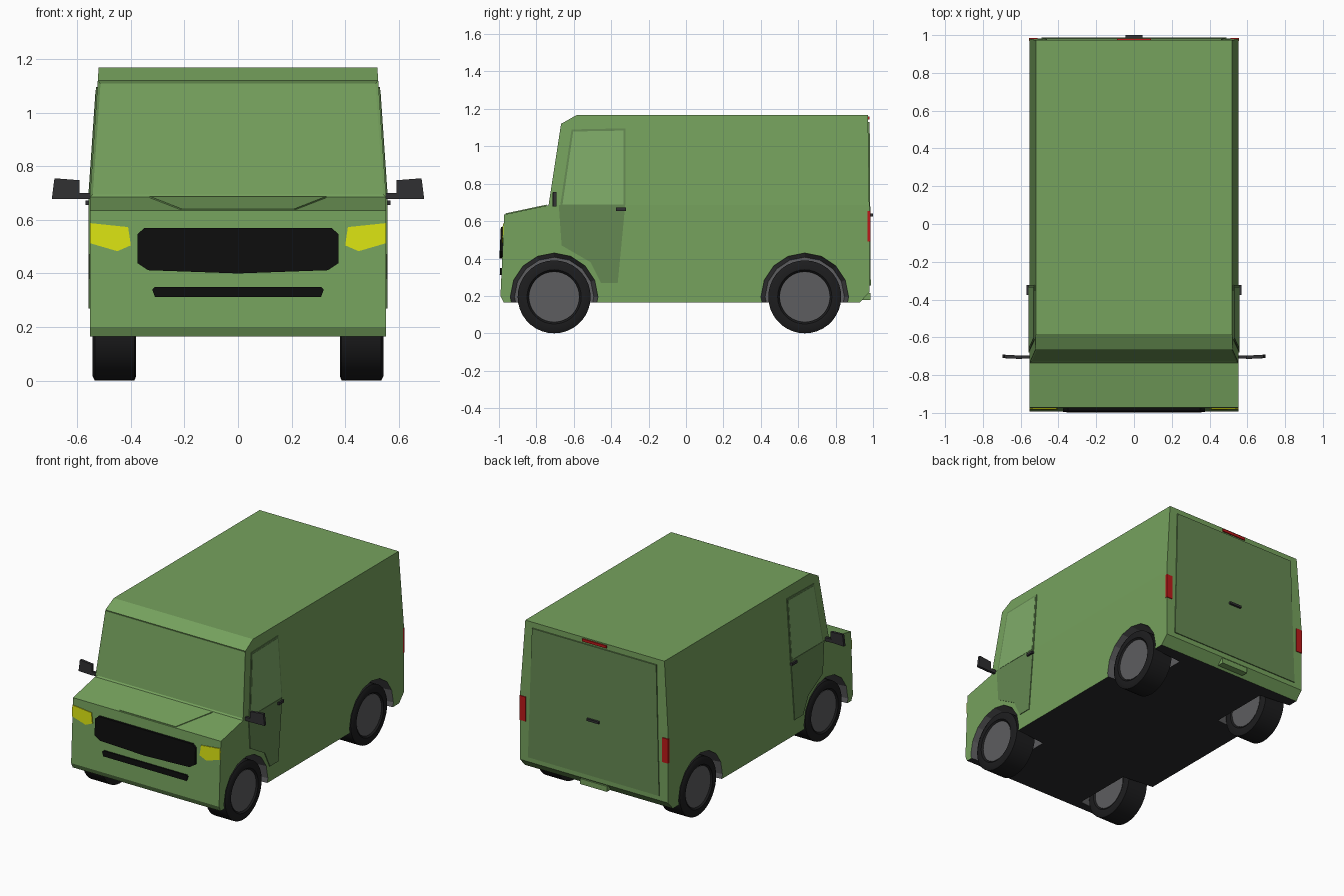
import bpy, bmesh
from math import pi, sin, cos
from mathutils import Matrix, Vector

if "Cube" in bpy.data.objects:
    bpy.data.objects.remove(bpy.data.objects["Cube"])


def material(name, r, g, b):
    m = bpy.data.materials.new(name)
    m.diffuse_color = (r, g, b, 1)
    m.use_nodes = True
    m.node_tree.nodes["Principled BSDF"].inputs["Base Color"].default_value = m.diffuse_color
    return m


GREEN = material("body_green", .18, .36, .11)
DEEP = material("panel_green", .13, .25, .085)
PALE = material("window_green", .21, .41, .14)
FLOOR = material("underside", .025, .025, .027)
ARCH = material("arch_grey", .11, .11, .115)
TYRE = material("tyre_black", .012, .012, .013)
BLACK = material("grille_black", .004, .004, .004)
YELLOW = material("headlight_yellow", .7, .76, .006)
RED = material("light_red", .5, .01, .01)
TRIM = material("trim_dark", .03, .03, .032)


def finish(name, bm, mats, mirror=False):
    bmesh.ops.recalc_face_normals(bm, faces=bm.faces)
    me = bpy.data.meshes.new(name)
    bm.to_mesh(me)
    bm.free()
    for m in mats:
        me.materials.append(m)
    ob = bpy.data.objects.new(name, me)
    bpy.context.collection.objects.link(ob)
    if mirror:
        ob.modifiers.new("mirror", 'MIRROR').use_mirror_merge = False
    return ob


def plate(bm, pts, push):
    """Polygon extruded along a vector."""
    face = bm.faces.new([bm.verts.new(p) for p in pts])
    ext = bmesh.ops.extrude_face_region(bm, geom=[face], use_keep_orig=True)
    bmesh.ops.translate(bm, vec=push, verts=[v for v in ext["geom"] if isinstance(v, bmesh.types.BMVert)])


def panel(name, pts, push, mat, mirror=False):
    bm = bmesh.new()
    plate(bm, pts, Vector(push))
    return finish(name, bm, [mat], mirror)


def box(name, lo, hi, mat, mirror=False):
    pts = [(lo[0], lo[1], lo[2]), (hi[0], lo[1], lo[2]), (hi[0], lo[1], hi[2]), (lo[0], lo[1], hi[2])]
    return panel(name, pts, (0, hi[1] - lo[1], 0), mat, mirror)


def half_width(z):
    return .553 - max(0, z - .685) * .033 / .483


def front_y(z):
    return -.992 + (z - .2) * .02 / .435


def on_front(pts):
    return [(x, front_y(z) + .004, z) for x, z in pts]


def on_side(pts):
    return [(half_width(z) - .004, y, z) for y, z in pts]


# Body shell: side profile, tapered above the waist, recessed windscreen
profile = [(-.975, .165), (-.992, .2), (-.972, .635), (-.735, .685), (-.668, 1.12),
           (-.583, 1.168), (.973, 1.168), (.98, .685), (.982, .222), (.93, .165)]
bm = bmesh.new()
plate(bm, [(-.5, y, z) for y, z in profile], Vector((1, 0, 0)))
bmesh.ops.bisect_plane(bm, geom=bm.verts[:] + bm.edges[:] + bm.faces[:], dist=1e-4,
                       plane_co=(0, 0, .685), plane_no=(0, 0, 1))
for v in bm.verts:
    v.co.x = half_width(v.co.z) * (1 if v.co.x > 0 else -1)
bmesh.ops.recalc_face_normals(bm, faces=bm.faces)
bm.normal_update()
for f in bm.faces:
    if f.normal.z < -.95:
        f.material_index = 1
screen = [f for f in bm.faces if f.normal.y < -.9 and f.calc_center_median().z > .8]
bmesh.ops.inset_individual(bm, faces=screen, thickness=.015, depth=-.006)
body = finish("van_body", bm, [GREEN, FLOOR, ARCH])

# Wheel wells cut out of the body
AXLES = (-.705, .635)
bm = bmesh.new()
for y in AXLES:
    for s in (-1, 1):
        turn = Matrix.Translation((s * .465, y, .195)) @ Matrix.Rotation(s * pi / 2, 4, 'Y')
        bmesh.ops.create_cone(bm, cap_ends=True, segments=16, radius1=.212, radius2=.239,
                              depth=.27, matrix=turn)
for f in bm.faces:
    f.material_index = 2
cutter = finish("well_cutter", bm, [GREEN, FLOOR, ARCH])
cutter.hide_render = True
cut = body.modifiers.new("wells", 'BOOLEAN')
cut.operation, cut.solver, cut.object = 'DIFFERENCE', 'EXACT', cutter
bpy.context.view_layer.update()
body_eval = body.evaluated_get(bpy.context.evaluated_depsgraph_get())
cut_mesh = bpy.data.meshes.new_from_object(body_eval)
body.modifiers.clear()
body.data = cut_mesh
bpy.data.objects.remove(cutter)


# Wheels: lathed tyre and hub discs on both faces
def lathe(name, prof, y, mat, n=36):
    bm = bmesh.new()
    rings = [[bm.verts.new((x, y + r * cos(2 * pi * i / n), .195 + r * sin(2 * pi * i / n)))
              for i in range(n)] for x, r in prof]
    for a, b in zip(rings, rings[1:]):
        for i in range(n):
            j = (i + 1) % n
            bm.faces.new((a[i], a[j], b[j], b[i]))
    bm.faces.new(rings[0])
    bm.faces.new(rings[-1])
    ob = finish(name, bm, [mat], True)
    bpy.ops.object.select_all(action='DESELECT')
    ob.select_set(True)
    bpy.context.view_layer.objects.active = ob
    bpy.ops.object.shade_smooth_by_angle(angle=.5)


for y, end in zip(AXLES, ("front", "rear")):
    lathe(end + "_tyres", [(.39, .135), (.38, .145), (.38, .178), (.387, .195), (.534, .195),
                           (.543, .178), (.543, .145), (.532, .135)], y, TYRE)
    lathe(end + "_hubs", [(.386, .134), (.535, .134)], y, ARCH)

# Front: grille, lower intake, headlights
right = [(.375, .547), (.375, .438), (.335, .412)]
top = [(-.35, .569), (.35, .569)]
panel("grille", on_front(top + right + [(0, .4)] + [(-x, z) for x, z in reversed(right)]),
      (0, -.019, 0), BLACK)
panel("lower_intake", on_front([(-.31, .35), (.31, .35), (.32, .34), (.31, .312), (-.31, .312), (-.32, .34)]),
      (0, -.013, 0), BLACK)
panel("headlights", on_front([(.41, .573), (.553, .588), (.553, .513), (.45, .483), (.4, .505)]),
      (0, -.009, 0), YELLOW, True)

# Raised centre of the hood
panel("hood_panel", [(-.21, -.966, .634), (.21, -.966, .634), (.33, -.745, .681), (-.33, -.745, .681)],
      (0, 0, .007), GREEN)

# Cab doors with framed windows
panel("door_lower", on_side([(-.68, .685), (-.325, .685), (-.365, .27), (-.455, .27), (-.51, .38), (-.665, .47)]),
      (.009, 0, 0), DEEP, True)
panel("door_window_frame", on_side([(-.672, .686), (-.612, 1.09), (-.323, 1.096), (-.323, .686)]),
      (.008, 0, 0), DEEP, True)
panel("door_window", on_side([(-.66, .69), (-.603, 1.079), (-.333, 1.084), (-.333, .69)]),
      (.01, 0, 0), PALE, True)
box("door_handles", (.545, -.375, .655), (.57, -.322, .672), TRIM, True)

# Side mirrors
box("mirror_arms", (.54, -.713, .677), (.6, -.695, .7), TRIM, True)
panel("mirror_heads", [(.592, -.715, .677), (.695, -.71, .677), (.685, -.71, .755), (.592, -.715, .748)],
      (0, .018, 0), TRIM, True)

# Rear: cargo door, handle, lights, step
panel("cargo_door", [(-.49, .976, .255), (.49, .976, .255), (.464, .97, 1.13), (-.464, .97, 1.13)],
      (0, .012, 0), DEEP)
box("cargo_door_handle", (-.045, .975, .625), (.045, 1.0, .64), TRIM)
box("tail_lights", (.51, .97, .49), (.555, .986, .655), RED, True)
box("brake_light", (-.09, .965, 1.142), (.09, .981, 1.16), RED)
box("rear_step", (-.1, .93, .178), (.1, .987, .215), GREEN)
